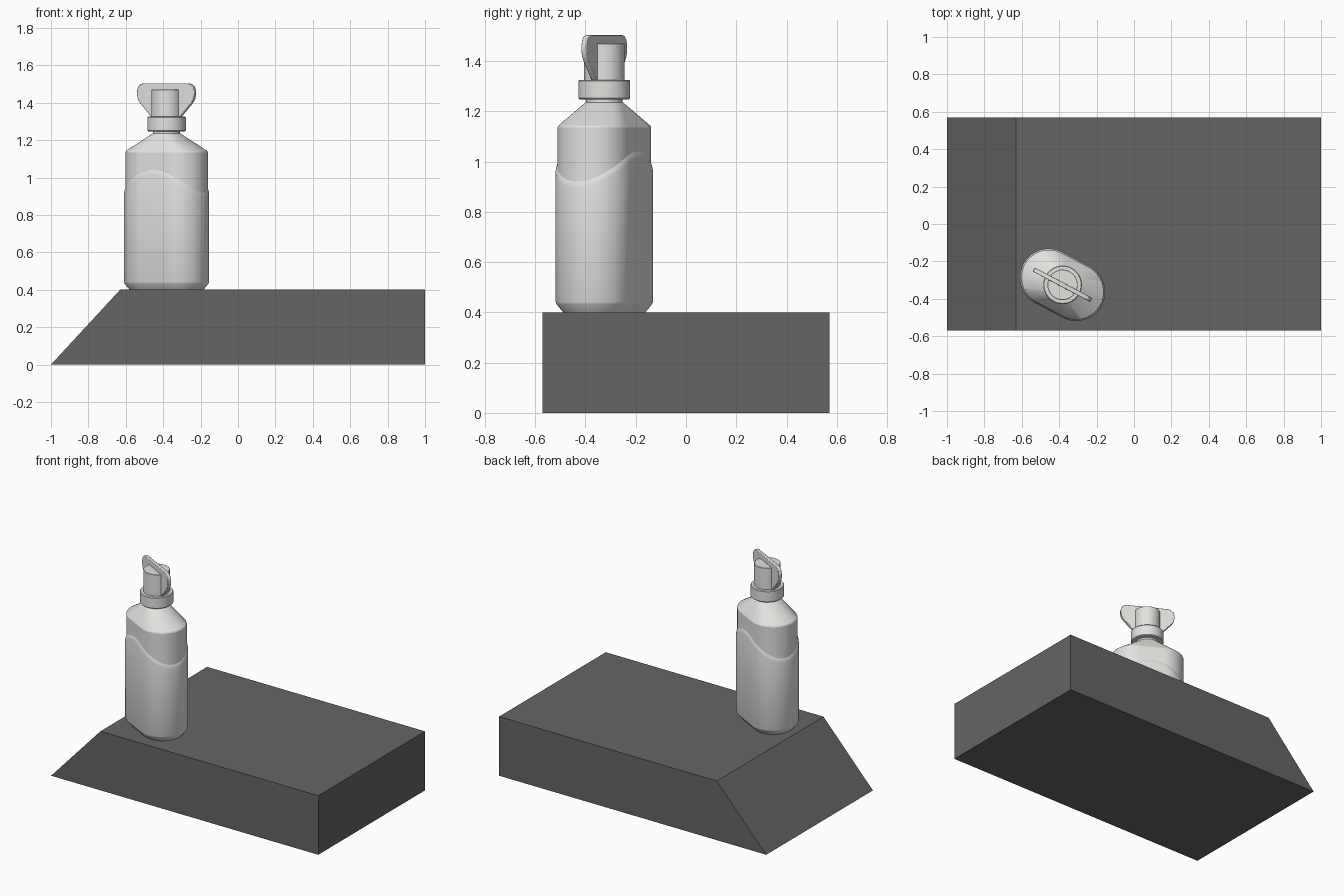
import bpy, bmesh, math
from mathutils import Matrix

if "Cube" in bpy.data.objects:
    bpy.data.objects.remove(bpy.data.objects["Cube"], do_unlink=True)

PLACE = Matrix.Translation((-0.382, -0.325, 0)) @ Matrix.Rotation(math.radians(-28), 4, "Z")
L, R, N = 0.0825, 0.155, 96


def material(name, color):
    m = bpy.data.materials.new(name)
    m.use_nodes = True
    m.diffuse_color = (*color, 1)
    m.node_tree.nodes["Principled BSDF"].inputs["Base Color"].default_value = (*color, 1)
    return m


dark = material("dark grey", (0.13, 0.13, 0.133))
light = material("light grey", (0.76, 0.76, 0.74))


def finish(name, bm, mat, matrix=None, smooth=True):
    bmesh.ops.recalc_face_normals(bm, faces=bm.faces)
    mesh = bpy.data.meshes.new(name)
    bm.to_mesh(mesh)
    bm.free()
    mesh.materials.append(mat)
    obj = bpy.data.objects.new(name, mesh)
    bpy.context.collection.objects.link(obj)
    if matrix:
        obj.matrix_world = matrix
    if smooth:
        bpy.ops.object.select_all(action="DESELECT")
        obj.select_set(True)
        bpy.context.view_layer.objects.active = obj
        bpy.ops.object.shade_smooth_by_angle(angle=math.radians(25))
    return obj


def stadium_point(i, half, radius):
    """Point i of N around a stadium, spaced evenly along the full-size outline."""
    quarter = math.pi * R / 2 + L
    s = (i / N) * 4 * quarter
    q, d = int(s / quarter + 1e-6) % 4, s % quarter
    if abs(d - quarter) < 1e-6:
        d = 0
    d = quarter - d if q in (1, 3) else d
    arc = math.pi * R / 2
    a = min(d, arc) / R
    x = half * (1 - max(d - arc, 0) / L) + radius * math.cos(a)
    y = radius * math.sin(a)
    return (-x if q in (1, 2) else x), (-y if q in (2, 3) else y)


def loft(name, rings, mat, caps=True):
    """Rings are (straight half length, radius, height, wave height)."""
    bm = bmesh.new()
    loops = []
    for half, radius, z, wave in rings:
        loops.append([bm.verts.new((*stadium_point(i, half, radius),
                                    z - wave * math.cos(4 * math.pi * i / N)))
                      for i in range(N)])
    for a, b in zip(loops, loops[1:]):
        for i in range(N):
            j = (i + 1) % N
            bm.faces.new((a[i], a[j], b[j], b[i]))
    if caps:
        bm.faces.new(loops[0])
        bm.faces.new(loops[-1])
    return finish(name, bm, mat, PLACE)


def prism(name, outline, depth, mat, matrix=None, smooth=False, bevel=0):
    """Extrude an x-z outline along y, centred on y = 0."""
    bm = bmesh.new()
    face = bm.faces.new([bm.verts.new((x, -depth / 2, z)) for x, z in outline])
    out = bmesh.ops.extrude_face_region(bm, geom=[face])
    verts = [v for v in out["geom"] if isinstance(v, bmesh.types.BMVert)]
    bmesh.ops.translate(bm, vec=(0, depth, 0), verts=verts)
    obj = finish(name, bm, mat, matrix, smooth)
    if bevel:
        mod = obj.modifiers.new("soft edges", "BEVEL")
        mod.width, mod.segments = bevel, 2
        mod.limit_method, mod.angle_limit = "ANGLE", math.radians(60)
    return obj


# Plinth with one sloping end
prism("plinth", [(-1, 0), (1, 0), (1, 0.4), (-0.63, 0.4)], 1.14, dark)

# Bottle body: straight walls and a shoulder closing to the round neck
loft("bottle_body", [(L, R - 0.03, 0.405, 0), (L, R - 0.007, 0.44, 0),
                     (L, R - 0.007, 1.135, 0), (L, R - 0.011, 1.143, 0),
                     (0, 0.075, 1.235, 0)], light)

# Sleeve with a wavy upper rim and a chamfered foot
loft("bottle_sleeve", [(L, R - 0.03, 0.4, 0), (L, R - 0.004, 0.432, 0),
                       (L, R, 0.442, 0), (L, R, 0.955, 0.06),
                       (L, R - 0.002, 0.967, 0.06), (L, R - 0.007, 0.98, 0.06),
                       (L, R - 0.01, 0.98, 0.06)], light, caps=False)
loft("bottle_bottom", [(L, R - 0.03, 0.4, 0), (L, R - 0.03, 0.405, 0)], light)

# Neck, screw collar and spout
loft("neck", [(0, 0.073, 1.22, 0), (0, 0.073, 1.26, 0)], light)
loft("collar", [(0, 0.098, 1.247, 0), (0, 0.103, 1.252, 0),
                (0, 0.103, 1.32, 0), (0, 0.099, 1.325, 0)], light)
loft("spout", [(0, 0.081, 1.32, 0), (0, 0.081, 1.468, 0), (0, 0.079, 1.47, 0)], light)

# Flat winged handle running through the spout
half = [(0.085, 1.322), (0.1, 1.338), (0.153, 1.395), (0.168, 1.417), (0.174, 1.443),
        (0.173, 1.465), (0.166, 1.486), (0.152, 1.499), (0.132, 1.504)]
prism("handle", half + [(-x, z) for x, z in reversed(half)], 0.024, light,
      PLACE, smooth=True, bevel=0.003)
